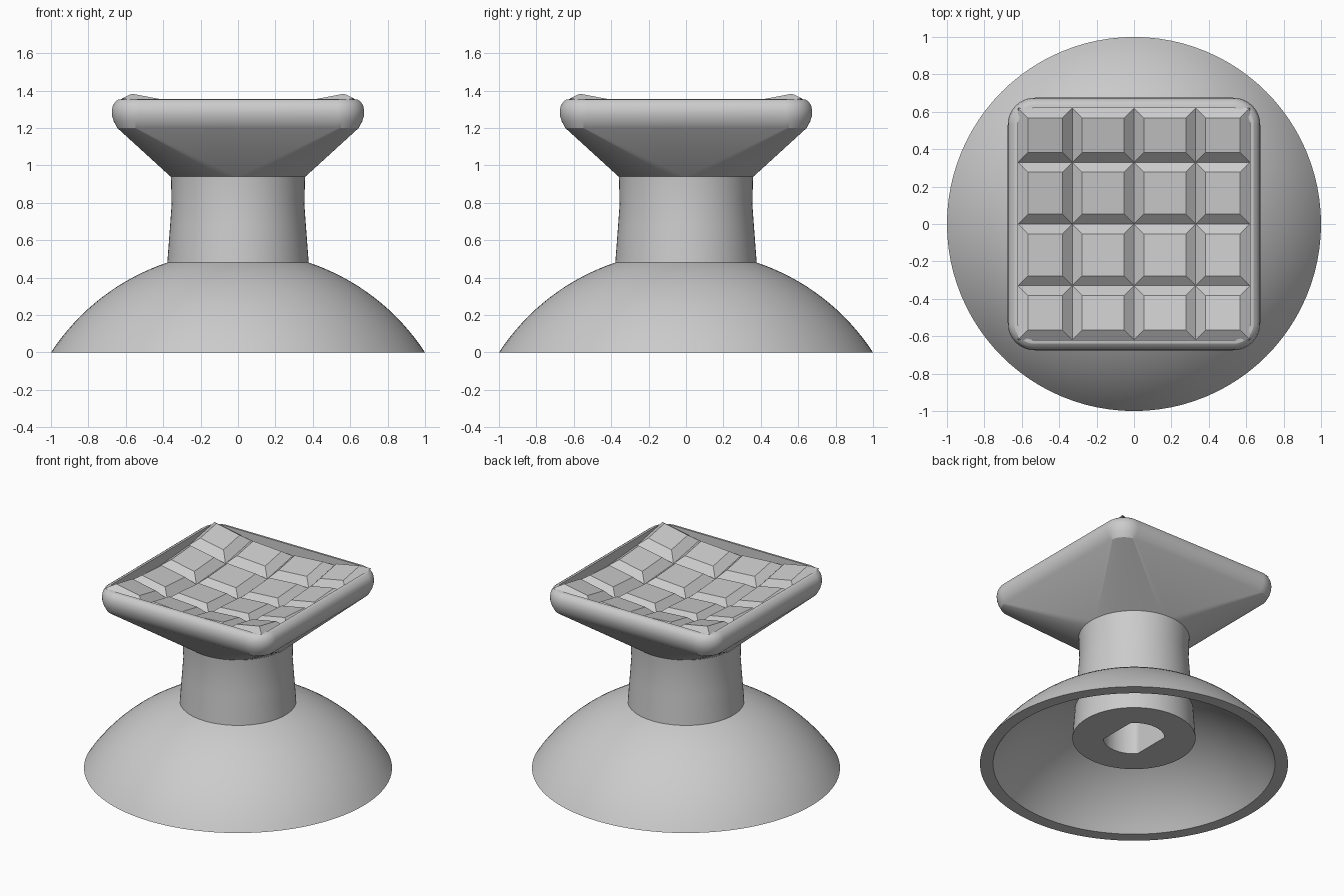
import bpy, bmesh, math

cube = bpy.data.objects.get("Cube")
if cube:
    bpy.data.objects.remove(cube, do_unlink=True)

grey = bpy.data.materials.new("plain grey")
grey.use_nodes = True
COLOUR = (0.6, 0.6, 0.6, 1)
grey.diffuse_color = COLOUR
grey.node_tree.nodes["Principled BSDF"].inputs["Base Color"].default_value = COLOUR


def finish(name, bm, smooth=True, angle=25):
    bmesh.ops.remove_doubles(bm, verts=bm.verts, dist=0.0001)
    bmesh.ops.recalc_face_normals(bm, faces=bm.faces)
    mesh = bpy.data.meshes.new(name)
    bm.to_mesh(mesh)
    bm.free()
    mesh.materials.append(grey)
    obj = bpy.data.objects.new(name, mesh)
    bpy.context.collection.objects.link(obj)
    if smooth:
        bpy.ops.object.select_all(action='DESELECT')
        obj.select_set(True)
        bpy.context.view_layer.objects.active = obj
        bpy.ops.object.shade_smooth_by_angle(angle=math.radians(angle))
    return obj


def ring(half, radius, z, max_x=9, steps=24):
    """Rounded square; a circle when radius equals half. max_x cuts flats."""
    points = []
    for quarter in range(4):
        mid = math.radians(45 + 90 * quarter)
        cx = math.copysign(half - radius, math.cos(mid))
        cy = math.copysign(half - radius, math.sin(mid))
        for i in range(steps + 1):
            a = math.pi / 2 * (quarter + i / steps)
            x = cx + radius * math.cos(a)
            points.append((max(-max_x, min(max_x, x)), cy + radius * math.sin(a), z))
    return points


def circle(r, z):
    return ring(r, r, z)


def loft(name, rings, closed=False, cap_end=False):
    bm = bmesh.new()
    loops = [[bm.verts.new(p) for p in r] for r in rings]
    pairs = list(zip(loops, loops[1:]))
    if closed:
        pairs.append((loops[-1], loops[0]))
    for a, b in pairs:
        for i in range(len(a)):
            j = (i + 1) % len(a)
            bm.faces.new((a[i], a[j], b[j], b[i]))
    if cap_end:
        bm.faces.new(loops[-1])
    return finish(name, bm)


# Hollow dome skirt: two concentric spherical shells
DROP = 0.651


def dome(r):
    def at(rim, inner_r, steps=16):
        big = math.hypot(rim, DROP)
        start, end = math.asin(rim / big), math.asin(inner_r / big)
        for i in range(steps + 1):
            a = start + (end - start) * i / steps
            yield circle(big * math.sin(a), big * math.cos(a) - DROP)
    return list(at(r, 0.37))


loft("dome_skirt", dome(1.0) + dome(0.915)[::-1], closed=True)

# Waisted stem, running down inside the skirt to a socket with two flats
stem = [(0.36, 0.95), (0.358, 0.92), (0.355, 0.79), (0.363, 0.68),
        (0.378, 0.48), (0.4, 0.19)]
socket = [ring(0.2, 0.2, z, max_x=0.145) for z in (0.19, 0.75)]
loft("stem", [circle(r, z) for r, z in stem] + socket, cap_end=True)

# Flared head: round neck to rounded square rim, then down the inner wall
rim = [(0.645, 1.2), (0.664, 1.235), (0.673, 1.265), (0.675, 1.29), (0.67, 1.318),
       (0.657, 1.34), (0.64, 1.352), (0.62, 1.355), (0.618, 1.2)]
loft("flared_head", [circle(0.36, 0.94)] + [ring(h, h - 0.53, z) for h, z in rim],
     cap_end=True)

# Dished grip pad of four by four blunt pyramids
bm = bmesh.new()
bmesh.ops.create_grid(bm, x_segments=4, y_segments=4, size=0.62)
cells = list(bm.faces)
for v in bm.verts:
    for axis in (0, 1):
        if 0.1 < abs(v.co[axis]) < 0.5:
            v.co[axis] = math.copysign(0.33, v.co[axis])
bmesh.ops.inset_individual(bm, faces=cells, thickness=0.075)
tops = {v for f in cells for v in f.verts}
for v in bm.verts:
    v.co.z = 1.205 + 0.2 * (v.co.x ** 2 + v.co.y ** 2) + (0.05 if v in tops else 0)
finish("grip_pad", bm, smooth=False)
